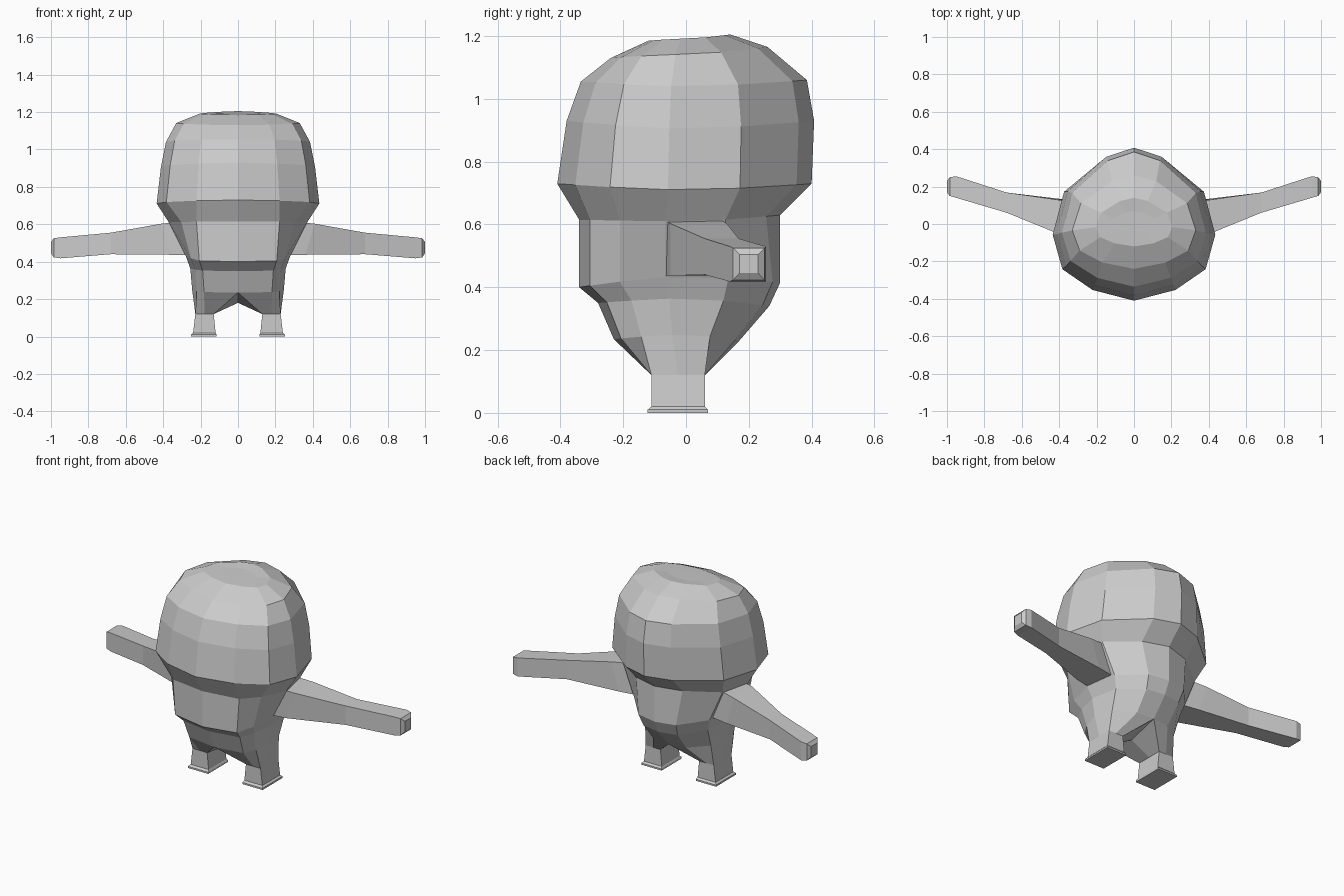
import bpy, bmesh

if "Cube" in bpy.data.objects:
    bpy.data.objects.remove(bpy.data.objects["Cube"])

grey = bpy.data.materials.new("plain grey")
grey.diffuse_color = (0.6, 0.6, 0.6, 1)
grey.use_nodes = True
grey.node_tree.nodes["Principled BSDF"].inputs["Base Color"].default_value = grey.diffuse_color


def finish(name, bm):
    """Turn a right-hand half into a mirrored, flat shaded object."""
    bmesh.ops.recalc_face_normals(bm, faces=bm.faces)
    mesh = bpy.data.meshes.new(name)
    bm.to_mesh(mesh)
    bm.free()
    mesh.materials.append(grey)
    obj = bpy.data.objects.new(name, mesh)
    bpy.context.collection.objects.link(obj)
    mirror = obj.modifiers.new("mirror", 'MIRROR')
    mirror.use_clip = True
    mirror.merge_threshold = 0.0005
    return obj


def bridge(bm, a, b, closed):
    n = len(a)
    for i in range(n if closed else n - 1):
        j = (i + 1) % n
        bm.faces.new((a[i], a[j], b[j], b[i]))


# Half cross-sections, front centre to back centre, as fractions
HEAD = ((0, -1), (.51, -.86), (.88, -.59), (1, -.14), (.86, .43), (.36, .88), (0, 1))
CHEST = ((0, -1), (.6, -.9), (.82, -.62), (1, -.19), (.9, .42), (.42, .85), (0, 1))
HIPS = ((0, -1), (.74, -.9), (.9, -.62), (1, -.19), (.9, .45), (.45, .92), (0, 1))

# shape, half width, front y, back y, front z, side z, back z
rings = [
    (HIPS, .245, .23, .17, .235, .25, .23),
    (HIPS, .255, .28, .265, .35, .365, .34),
    (HIPS, .28, .34, .30, .40, .435, .415),
    (CHEST, .37, .34, .30, .615, .61, .63),
    (HEAD, .435, .41, .40, .73, .71, .73),
    (HEAD, .412, .38, .408, .93, .905, .93),
    (HEAD, .385, .335, .385, 1.055, 1.04, 1.06),
    (HEAD, .33, .24, .26, 1.13, 1.142, 1.165),
    (HEAD, .205, .12, .14, 1.185, 1.192, 1.205),
    (HEAD, .13, .04, .07, 1.19, 1.192, 1.196),
]

# Head, torso and legs in one skin
bm = bmesh.new()
loops = []
for shape, w, front, back, zf, zs, zb in rings:
    loop = []
    for fx, fy in shape:
        y = fy * (front if fy < 0 else back)
        z = zs + abs(fy) ** 1.5 * ((zf if fy < 0 else zb) - zs)
        loop.append(bm.verts.new((fx * w, y, z)))
    loops.append(loop)
for a, b in zip(loops, loops[1:]):
    bridge(bm, a, b, False)
bm.faces.new(loops[-1])

# Leg: hip loop closed through the crotch, then down to the flared sole
upper = loops[0] + [bm.verts.new((0, -.02, .18))]
for x0, x1, y0, y1, z in ((.13, .228, -.11, .06, .12), (.12, .24, -.11, .06, .02),
                          (.115, .25, -.122, .07, .01), (.115, .25, -.122, .07, 0)):
    xm, ym = (x0 + x1) / 2, (y0 + y1) / 2
    outline = ((x0, y0), (xm, y0), (x1, y0), (x1, ym), (x1, y1), (xm, y1), (x0, y1), (x0, ym))
    lower = [bm.verts.new((x, y, z)) for x, y in outline]
    bridge(bm, upper, lower, True)
    upper = lower
bm.faces.new(upper)
finish("body", bm)

# Arms: tapered square sections sweeping outward and back
bm = bmesh.new()
previous = None
for x_top, x_low, y0, y1, z0, z1 in ((.30, .24, -.07, .11, .437, .615), (.41, .36, -.05, .13, .437, .603),
                                     (.68, .68, .06, .168, .44, .555), (.95, .95, .14, .255, .418, .53),
                                     (.985, .985, .15, .25, .423, .525), (1, 1, .17, .23, .445, .505)):
    section = [bm.verts.new(p) for p in ((x_low, y0, z0), (x_low, y1, z0), (x_top, y1, z1), (x_top, y0, z1))]
    if previous:
        bridge(bm, previous, section, True)
    else:
        bm.faces.new(section)
    previous = section
bm.faces.new(previous)
finish("arms", bm)
